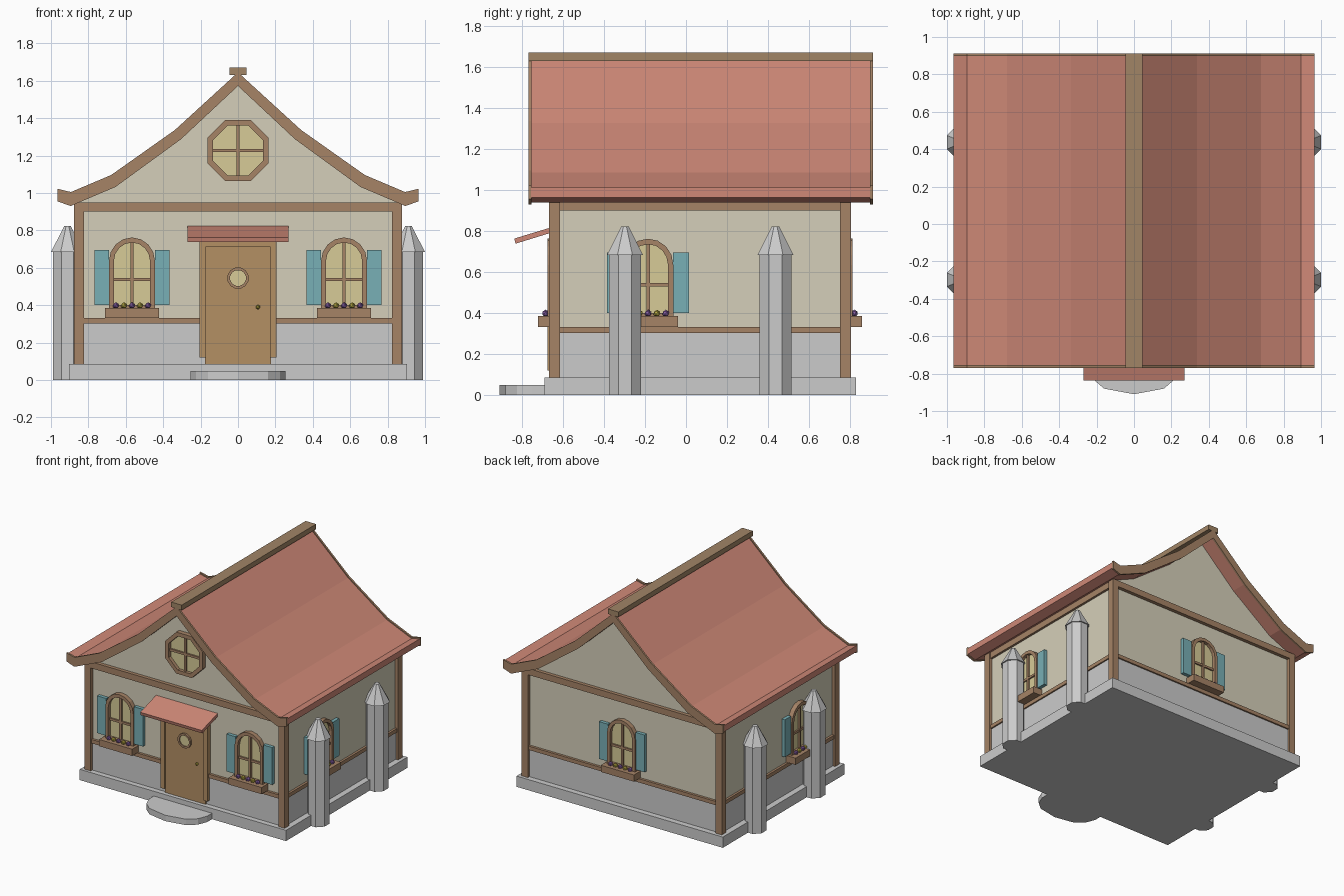
import bpy, bmesh
from math import pi, cos, sin
from mathutils import Matrix

if "Cube" in bpy.data.objects:
    bpy.data.objects.remove(bpy.data.objects["Cube"])

def mat(name, r, g, b):
    m = bpy.data.materials.new(name)
    m.diffuse_color = ((r / 255) ** 2.2, (g / 255) ** 2.2, (b / 255) ** 2.2, 1)
    m.use_nodes = True
    m.node_tree.nodes["Principled BSDF"].inputs["Base Color"].default_value = m.diffuse_color
    return m

WOOD = mat("wood", 164, 130, 102)
DOOR = mat("door_wood", 178, 142, 100)
RIDGE = mat("ridge_wood", 160, 132, 102)
WALL = mat("plaster", 212, 206, 184)
ROOF = mat("roof_red", 205, 135, 118)
GLASS = mat("glass", 214, 202, 150)
TEAL = mat("teal", 120, 174, 180)
PURPLE = mat("purple_petal", 135, 95, 165)
YELLOW = mat("yellow_petal", 190, 175, 70)
STONE = None
I = Matrix.Identity(4)

def finish(name, bm, m, M=I):
    bm.transform(M)
    bmesh.ops.recalc_face_normals(bm, faces=bm.faces)
    me = bpy.data.meshes.new(name)
    bm.to_mesh(me)
    bm.free()
    ob = bpy.data.objects.new(name, me)
    bpy.context.collection.objects.link(ob)
    if m:
        me.materials.append(m)
    return ob

def prism(name, pts, y0, y1, m, M=I):
    """Extrude an (x, z) outline from y0 to y1."""
    bm = bmesh.new()
    a = [bm.verts.new((x, y0, z)) for x, z in pts]
    b = [bm.verts.new((x, y1, z)) for x, z in pts]
    bm.faces.new(a)
    bm.faces.new(b[::-1])
    for i in range(len(pts)):
        j = (i + 1) % len(pts)
        bm.faces.new((a[i], b[i], b[j], a[j]))
    return finish(name, bm, m, M)

def box(name, x0, x1, y0, y1, z0, z1, m, M=I):
    return prism(name, [(x0, z0), (x1, z0), (x1, z1), (x0, z1)], y0, y1, m, M)

def ring(name, outer, inner, y0, y1, m, M=I):
    """Frame between two outlines with equal point counts."""
    bm = bmesh.new()
    loops = [[bm.verts.new((x, y, z)) for x, z in pts]
             for pts, y in ((outer, y0), (inner, y0), (inner, y1), (outer, y1))]
    n = len(outer)
    for k in range(4):
        p, q = loops[k], loops[(k + 1) % 4]
        for i in range(n):
            j = (i + 1) % n
            bm.faces.new((p[i], p[j], q[j], q[i]))
    return finish(name, bm, m, M)

def ngon(n, r, cx=0, cz=0, turn=0.5):
    return [(cx + r * cos(2 * pi * (i + turn) / n), cz + r * sin(2 * pi * (i + turn) / n)) for i in range(n)]

def arch(r, z0, spring, rise, n=8):
    return [(-r, z0), (r, z0)] + [(r * cos(pi * i / n), spring + rise * sin(pi * i / n)) for i in range(n + 1)]

def mirrored(pts):
    """Right half running outward from x=0, completed to both sides, left to right."""
    return [(-x, z) for x, z in pts[:0:-1]] + pts

X, YF, YB = 0.85, -0.64, 0.777          # wall planes
CY = (YF + YB) / 2

# stone base, lower wall and entrance step
box("base_slab", -0.904, 0.904, -0.69, 0.83, 0, 0.085, STONE)
box("stone_lower_wall", -0.857, 0.857, YF - 0.008, YB + 0.008, 0.085, 0.31, STONE)
half = [(0, -0.91), (0.16, -0.88), (0.225, -0.825), (0.255, -0.75), (0.255, -0.68)]
# the outline is drawn in x/z, then laid flat
prism("entrance_step", mirrored(half), 0, 0.047, STONE,
      Matrix(((1, 0, 0, 0), (0, 0, 1, 0), (0, 1, 0, 0), (0, 0, 0, 1))))

# roof profiles, plaster walls with gables
top = [(0, 1.645), (0.337, 1.337), (0.678, 1.096), (0.893, 1.005), (0.965, 1.022)]
low = [(0, 1.572), (0.305, 1.287), (0.655, 1.032), (0.895, 0.93), (0.965, 0.955)]
gable = [(0, 1.585), (0.305, 1.297), (0.655, 1.042), (X, 0.955), (X, 0.3)]
prism("plaster_walls", mirrored(gable), YF, YB, WALL)

def roof_outline(dt, db):
    return mirrored([(x, z - dt) for x, z in top]) + mirrored([(x, z + db) for x, z in low])[::-1]

prism("roof_tiles", roof_outline(0.01, 0.008), -0.757, 0.899, ROOF)
for n, y in (("front", -0.77), ("back", 0.897)):
    prism(n + "_roof_trim", roof_outline(0, 0), y, y + 0.015, WOOD)
box("ridge_beam", -0.046, 0.046, -0.77, 0.912, 1.63, 1.67, RIDGE)

# timber frame
for sx in (-1, 1):
    for y in (-0.668, 0.751):
        box("corner_post", sx * 0.85 - 0.027, sx * 0.85 + 0.027, y, y + 0.054, 0.085, 0.95, WOOD)
    for z0, z1 in ((0.302, 0.332), (0.9, 0.95)):
        box("side_beam", sx * 0.85 - 0.018, sx * 0.85 + 0.018, -0.65, 0.79, z0, z1, WOOD)
    box("front_low_beam", *sorted((sx * 0.19, sx * 0.85)), -0.66, -0.62, 0.302, 0.332, WOOD)
box("front_top_beam", -0.877, 0.877, -0.668, -0.62, 0.9, 0.95, WOOD)
box("back_top_beam", -0.877, 0.877, 0.76, 0.805, 0.9, 0.95, WOOD)
box("back_low_beam", -0.85, 0.85, 0.76, 0.797, 0.302, 0.332, WOOD)

# octagonal stone pillars with tapered caps
for sx in (-1, 1):
    for y in (-0.298, 0.437):
        for name, r0, r1, z0, z1 in (("pillar_shaft", 0.078, 0.078, 0, 0.69),
                                     ("pillar_cap", 0.088, 0.018, 0.683, 0.822)):
            k = cos(pi / 8)
            bm = bmesh.new()
            bmesh.ops.create_cone(bm, cap_ends=True, segments=8, radius1=r0 / k, radius2=r1 / k, depth=z1 - z0)
            # keep flat faces square to the axes
            if abs(max(v.co.x for v in bm.verts) - r0 / k) < 1e-4:
                bm.transform(Matrix.Rotation(pi / 8, 4, 'Z'))
            finish(name, bm, STONE, Matrix.Translation((sx * 0.912, y, (z0 + z1) / 2)))

def ball(name, x, y, z, r, m, M=I):
    bm = bmesh.new()
    bmesh.ops.create_icosphere(bm, subdivisions=1, radius=r)
    finish(name, bm, m, M @ Matrix.Translation((x, y, z)))

# arched window with shutters and flower box; local wall plane is y = 0, facing -y
def window(x, y, angle):
    M = Matrix.Translation((x, y, 0)) @ Matrix.Rotation(angle, 4, 'Z')
    ring("window_frame", arch(0.123, 0.375, 0.635, 0.127), arch(0.097, 0.4, 0.635, 0.1), -0.036, 0.01, WOOD, M)
    prism("window_glass", arch(0.1, 0.39, 0.635, 0.103), -0.01, 0.005, GLASS, M)
    box("window_upright", -0.009, 0.009, -0.024, 0, 0.39, 0.737, WOOD, M)
    box("window_crossbar", -0.1, 0.1, -0.022, 0, 0.528, 0.546, WOOD, M)
    for s in (-1, 1):
        box("shutter", *sorted((s * 0.122, s * 0.2)), -0.027, 0.005, 0.4, 0.695, TEAL, M)
    box("flower_box", -0.145, 0.145, -0.082, 0.005, 0.332, 0.385, WOOD, M)
    for i in range(5):
        ball("flower", (i - 2) * 0.043, -0.045, 0.398, 0.018, YELLOW if i % 2 else PURPLE, M)

window(-0.567, YF, 0)
window(0.567, YF, 0)
window(0, YB, pi)
window(X, -0.185, pi / 2)
window(-X, -0.185, -pi / 2)

# octagonal gable window
k = cos(pi / 8)
ring("gable_window_frame", ngon(8, 0.164 / k, 0, 1.227), ngon(8, 0.134 / k, 0, 1.227), -0.677, -0.63, WOOD)
prism("gable_window_glass", ngon(8, 0.137 / k, 0, 1.227), -0.65, -0.635, GLASS)
box("gable_upright", -0.009, 0.009, -0.665, -0.64, 1.09, 1.364, WOOD)
box("gable_crossbar", -0.135, 0.135, -0.663, -0.64, 1.218, 1.236, WOOD)

# door, frame, porthole, knob and awning
box("door", -0.176, 0.176, -0.66, -0.63, 0.085, 0.72, DOOR)
for s in (-1, 1):
    box("door_post", *sorted((s * 0.172, s * 0.205)), -0.677, -0.63, 0.12, 0.737, DOOR)
box("door_lintel", -0.172, 0.172, -0.677, -0.63, 0.715, 0.737, DOOR)
ring("door_window_frame", ngon(12, 0.058, 0, 0.545), ngon(12, 0.043, 0, 0.545), -0.675, -0.65, WOOD)
prism("door_window_glass", ngon(12, 0.045, 0, 0.545), -0.666, -0.65, GLASS)
ball("door_knob", 0.107, -0.668, 0.39, 0.013, YELLOW)
# awning side profile drawn in y/z, extruded along x
prism("door_awning", [(-0.832, 0.738), (-0.64, 0.797), (-0.64, 0.823), (-0.838, 0.763)], -0.27, 0.27, ROOF,
      Matrix(((0, 1, 0, 0), (1, 0, 0, 0), (0, 0, 1, 0), (0, 0, 0, 1))))
